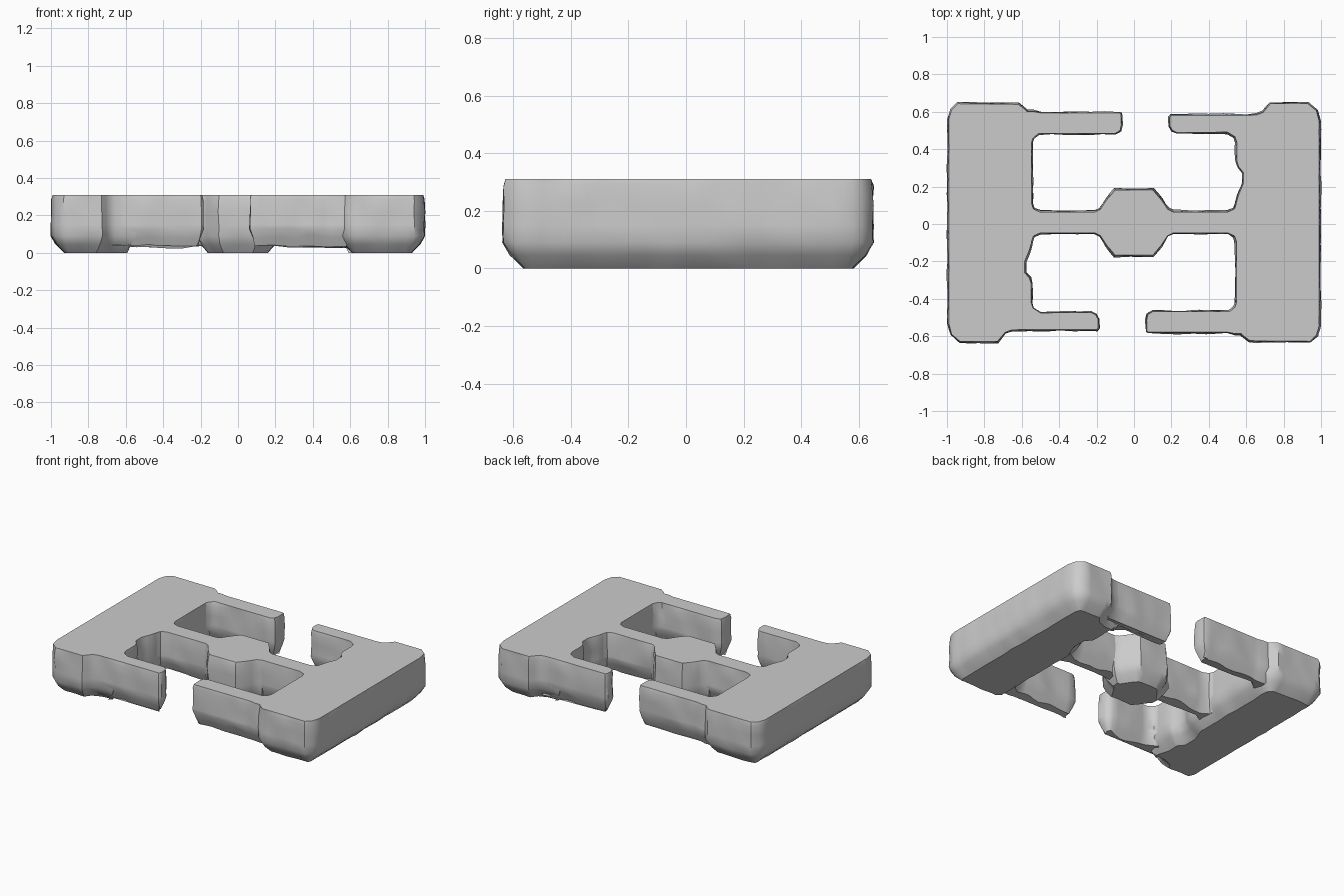
import bpy, bmesh
from mathutils import Vector, noise

cube = bpy.data.objects.get("Cube")
if cube:
    bpy.data.objects.remove(cube, do_unlink=True)

TOP = 0.31
PIVOT = Vector((0, 0.008))      # the plan repeats after a half turn about here

stone = bpy.data.materials.new("light grey stone")
stone.use_nodes = True
grey = (0.6, 0.6, 0.6, 1)
stone.diffuse_color = grey
stone.node_tree.nodes["Principled BSDF"].inputs["Base Color"].default_value = grey


def half_turn(points):
    return [2 * PIVOT - Vector(p) for p in points]


def resample(points, step=0.04):
    """Split long outline edges so that the walls can be roughened."""
    pts = [Vector(p) for p in points]
    result = []
    for a, b in zip(pts, pts[1:] + pts[:1]):
        n = max(1, round((b - a).length / step))
        result += [a.lerp(b, i / n) for i in range(n)]
    return result


def outward(pts):
    """Mitred outward direction at each point of a counter-clockwise outline."""
    result = []
    for i, p in enumerate(pts):
        d0 = (p - pts[i - 1]).normalized()
        d1 = (pts[(i + 1) % len(pts)] - p).normalized()
        n0, n1 = Vector((d0.y, -d0.x)), Vector((d1.y, -d1.x))
        result.append((n0 + n1) / max(0.6, 1 + n0.dot(n1)))
    return result


def rough_slab(name, points, base=0.0, inset=0.065, ragged=0.0):
    """Flat-topped slab with lumpy walls and a worn lower edge."""
    pts = resample(points)
    dirs = outward(pts)
    layers = [(TOP, 0), (0.285, 0.004), (0.22, 0.006), (0.15, 0.007),
              (base + 0.09, 0.007), (base + 0.045, -inset * 0.3), (base, -inset)]
    bm = bmesh.new()
    rings = []
    for z, offset in layers:
        ring = []
        for p, d in zip(pts, dirs):
            lump = noise.noise(Vector((p.x * 9, p.y * 9, z * 11)))
            amount = 0 if z == TOP else 0.009 * lump
            drop = ragged * lump if z < base + 0.06 else 0
            q = p + d * (offset + amount)
            ring.append(bm.verts.new((q.x, q.y, z + drop)))
        rings.append(ring)
    bm.faces.new(rings[0])
    bm.faces.new(rings[-1][::-1])
    n = len(pts)
    for upper, lower in zip(rings, rings[1:]):
        for i in range(n):
            j = (i + 1) % n
            bm.faces.new((upper[i], lower[i], lower[j], upper[j]))
    mesh = bpy.data.meshes.new(name)
    bm.to_mesh(mesh)
    bm.free()
    mesh.materials.append(stone)
    obj = bpy.data.objects.new(name, mesh)
    bpy.context.collection.objects.link(obj)
    bpy.ops.object.select_all(action="DESELECT")
    obj.select_set(True)
    bpy.context.view_layer.objects.active = obj
    bpy.ops.object.shade_smooth_by_angle(angle=0.7)


# Side block with clipped corners and a shallow bite in its inner wall
block = [(-0.99, -0.53), (-0.975, -0.59), (-0.93, -0.627), (-0.73, -0.627),
         (-0.69, -0.58), (-0.66, -0.568), (-0.55, -0.56), (-0.55, -0.32),
         (-0.56, -0.29), (-0.585, -0.26), (-0.585, -0.2), (-0.56, -0.14),
         (-0.548, -0.1), (-0.548, 0.57), (-0.58, 0.61), (-0.62, 0.64),
         (-0.94, 0.643), (-0.975, 0.61), (-0.99, 0.56)]

# Back arm, flared into the inner wall
long_arm = [(-0.61, 0.43), (-0.55, 0.43), (-0.54, 0.46), (-0.51, 0.485),
            (-0.1, 0.485), (-0.075, 0.5), (-0.068, 0.53), (-0.07, 0.59),
            (-0.08, 0.594), (-0.5, 0.594), (-0.54, 0.602), (-0.61, 0.6)]

# Front arm, flared into the inner wall
short_arm = [(-0.71, -0.565), (-0.2, -0.565), (-0.192, -0.555), (-0.192, -0.51),
             (-0.205, -0.485), (-0.23, -0.473), (-0.5, -0.475), (-0.54, -0.45),
             (-0.55, -0.42), (-0.61, -0.42), (-0.62, -0.5), (-0.71, -0.53)]

for side, turn in (("right", lambda p: p), ("left", half_turn)):
    flip = side == "left"
    rough_slab(side + "_block", turn(block))
    rough_slab(side + ("_front_arm" if flip else "_back_arm"), turn(long_arm),
               base=0.04, inset=0.03, ragged=0.02)
    rough_slab(side + ("_back_arm" if flip else "_front_arm"), turn(short_arm),
               base=0.035, inset=0.03, ragged=0.02)

# Bridge joining the two blocks
bridge = [(0.61, 0.11), (0.548, 0.11), (0.538, 0.08), (0.5, 0.063),
          (-0.5, 0.063), (-0.538, 0.08), (-0.548, 0.11), (-0.61, 0.11)]
rough_slab("bridge", bridge + half_turn(bridge), base=0.045, inset=0.03, ragged=0.02)

# Central hub that swells out of the bridge
hub = [(0.21, 0.063), (0.18, 0.078), (0.145, 0.13), (0.1, 0.182),
       (-0.1, 0.182), (-0.145, 0.13), (-0.18, 0.078), (-0.21, 0.063)]
rough_slab("hub", hub + half_turn(hub), inset=0.05)
